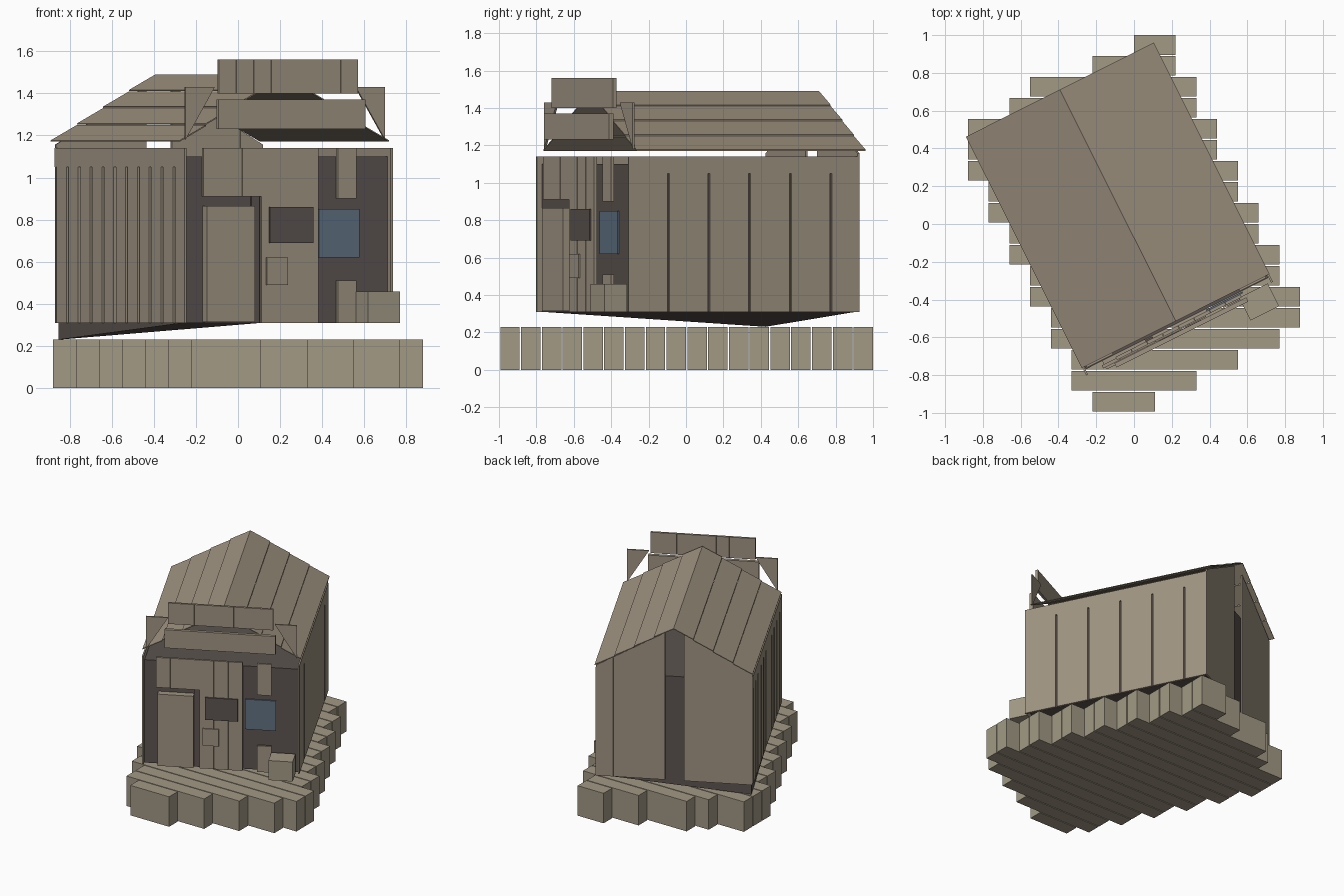
import bpy, bmesh, math
from mathutils import Matrix, Vector

if "Cube" in bpy.data.objects:
    bpy.data.objects.remove(bpy.data.objects["Cube"], do_unlink=True)


def material(name, r, g, b):
    m = bpy.data.materials.new(name)
    m.use_nodes = True
    m.diffuse_color = (r, g, b, 1)
    m.node_tree.nodes["Principled BSDF"].inputs["Base Color"].default_value = (r, g, b, 1)
    return m


STONE = material("pale stone", .36, .32, .235)
WOOD = material("weathered wood", .345, .295, .22)
ROOF = material("roof wood", .345, .29, .215)
DARK = material("dark interior", .105, .086, .078)
BLUE = material("blue glass", .115, .16, .22)

# The hut is turned on its foundation: local x runs across, local -y is its front
HUT = Matrix.Translation((-.068, .063, 0)) @ Matrix.Rotation(math.radians(26.6), 4, 'Z')


def prism(name, outline, near, far, mat, axis='y', frame=HUT):
    """Extrude an outline of (across, height) points along the x or y axis."""
    bm = bmesh.new()

    def ring(d):
        return [bm.verts.new((p, d, z) if axis == 'y' else (d, p, z)) for p, z in outline]

    a, b = ring(near), ring(far)
    n = len(a)
    bm.faces.new(a)
    bm.faces.new(b[::-1])
    for i in range(n):
        bm.faces.new((a[i], b[i], b[(i + 1) % n], a[(i + 1) % n]))
    bmesh.ops.recalc_face_normals(bm, faces=bm.faces)
    bm.transform(frame)
    me = bpy.data.meshes.new(name)
    bm.to_mesh(me)
    bm.free()
    me.materials.append(mat)
    ob = bpy.data.objects.new(name, me)
    bpy.context.collection.objects.link(ob)
    return ob


def box(name, x0, x1, y0, y1, z0, z1, mat, frame=HUT):
    return prism(name, [(x0, z0), (x1, z0), (x1, z1), (x0, z1)], y0, y1, mat, 'y', frame)


# Foundation: stepped rows of blocks, back to front, ends in block units
lefts = [0, 2, 5, 6, 8, 8, 8, 7, 7, 6, 6, 5, 5, 4, 4, 3, 3, 2]
rights = [2, 2, 3, 3, 4, 4, 5, 5, 6, 6, 7, 7, 8, 8, 7, 5, 3, 1]
for i, (l, r) in enumerate(zip(lefts, rights)):
    top = 1 - i / 9
    box("foundation_row", -l * .11, r * .11, top - .104, top, 0, .23, STONE, Matrix())

# Dark inner room, with one rear bottom corner sagging
room = box("inner_room", -.54, .54, -.66, .675, .31, 1.1, DARK)
corner = HUT @ Vector((-.54, .675, .31))
for v in room.data.vertices:
    if (v.co - corner).length < .01:
        v.co.z = .23

# Side walls: boards with narrow slits under a solid top strip
for side, count, gap in ((1, 6, .012), (-1, 11, .022)):
    pitch = .243 if side > 0 else 1.38 / count
    x0, x1 = sorted((side * .542, side * .553))
    for i in range(count):
        y0 = -.69 + i * pitch
        y1 = min(y0 + pitch - gap, .69)
        box("side_board", x0, x1, y0, y1, .31, 1.05, WOOD)
    box("side_top_strip", x0, x1, -.69, .69, 1.05, 1.14, WOOD)


def gable_z(x):
    return 1.475 - .58 * abs(x)


# Rear wall panels cut to the roof slope, open slot in the middle
for a, b in ((-.55, -.07), (.065, .427), (.43, .55)):
    prism("rear_panel", [(a, .31), (b, .31), (b, gable_z(b)), (a, gable_z(a))],
          .68, .692, WOOD)

# Roof: four overlapping boards on each slope
for side in (-1, 1):
    for k in range(4):
        xa, xb = side * .139 * k, side * .139 * (k + 1)
        za = 1.49 - .08 * k
        zb = za - .073
        prism("roof_board", [(xa, za), (xb, zb), (xb, zb - .006), (xa, za - .006)],
              -.645, .725, ROOF)

# Front boards: middle wall, over the door, above and below the window
for i in range(3):
    x = -.147 + i * .101
    box("front_board", x, x + .099, -.697, -.68, .31, 1.14, WOOD)
    x = -.455 + i * .103
    box("over_door_board", x, x + .101, -.697, -.68, .91, 1.14, WOOD)
for z0, z1 in ((.31, .51), (.9, 1.14)):
    box("window_board", .257, .357, -.697, -.68, z0, z1, WOOD)

# Door, windows and notice plate
box("door", -.443, -.19, -.71, -.655, .315, .865, WOOD)
box("door_post", -.19, -.147, -.675, -.662, .31, .91, DARK)
box("dark_window", -.108, .122, -.708, -.699, .69, .86, DARK)
box("notice_plate", -.125, -.012, -.707, -.699, .49, .62, WOOD)
box("blue_window", .17, .385, -.672, -.663, .62, .85, BLUE)

# False front: two sign boards and corner triangles
box("lower_sign", -.39, .39, -.725, -.70, 1.23, 1.37, WOOD)
for i in range(8):
    x = -.37 + i * .0925
    box("upper_sign_board", x, x + .091, -.69, -.672, 1.4, 1.56, WOOD)
for side in (-1, 1):
    prism("corner_triangle", [(side * .53, 1.18), (side * .53, 1.43), (side * .375, 1.43)],
          -.655, -.643, WOOD)

# Crate beside the entrance
box("crate", .355, .525, -.82, -.685, .31, .46, STONE)
